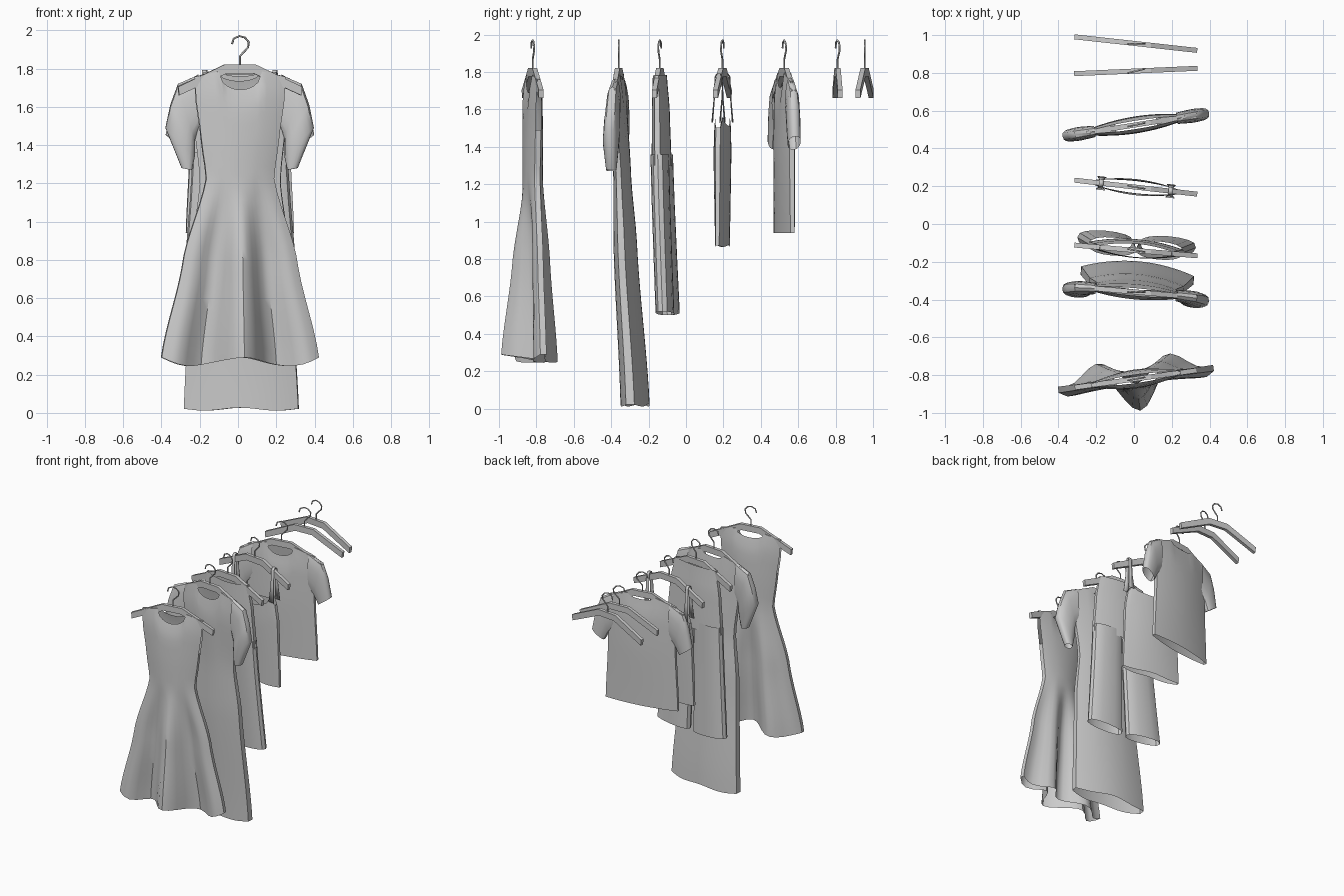
import bpy, bmesh, math

if "Cube" in bpy.data.objects:
    bpy.data.objects.remove(bpy.data.objects["Cube"])

CX = 0.01  # hanger rail line in x


def place(ob, y, rot, smooth=True):
    ob.location = (CX, y, 0)
    ob.rotation_euler = (0, 0, math.radians(rot))
    if smooth:
        bpy.ops.object.select_all(action='DESELECT')
        ob.select_set(True)
        bpy.context.view_layer.objects.active = ob
        bpy.ops.object.shade_smooth_by_angle(angle=math.radians(40))


def finish(bm, name, y, rot, smooth=True):
    bmesh.ops.recalc_face_normals(bm, faces=bm.faces)
    me = bpy.data.meshes.new(name)
    bm.to_mesh(me)
    bm.free()
    ob = bpy.data.objects.new(name, me)
    bpy.context.collection.objects.link(ob)
    place(ob, y, rot, smooth)
    return ob


def hanger(name, y, rot, hook_rot):
    # wooden chevron
    half = [(0.08, 1.822), (0.327, 1.705), (0.322, 1.66), (0.07, 1.775)]
    outline = half + [(-x, z) for x, z in reversed(half)]
    bm = bmesh.new()
    f = bm.faces.new([bm.verts.new((x, -0.013, z)) for x, z in outline])
    ext = bmesh.ops.extrude_face_region(bm, geom=[f])
    bmesh.ops.translate(bm, vec=(0, 0.026, 0),
                        verts=[v for v in ext['geom'] if isinstance(v, bmesh.types.BMVert)])
    finish(bm, name, y, rot, False)
    # wire hook
    cu = bpy.data.curves.new(name + "_hook", 'CURVE')
    cu.dimensions = '3D'
    cu.bevel_depth = 0.005
    cu.bevel_resolution = 1
    cu.use_fill_caps = True
    pts = [(0, 1.815), (0, 1.865), (0.02, 1.887), (0.043, 1.91), (0.047, 1.938),
           (0.027, 1.962), (-0.003, 1.97), (-0.033, 1.957), (-0.042, 1.928)]
    sp = cu.splines.new('POLY')
    sp.points.add(len(pts) - 1)
    for p, (x, z) in zip(sp.points, pts):
        p.co = (x, 0, z, 1)
    ob = bpy.data.objects.new(name + "_hook", cu)
    bpy.context.collection.objects.link(ob)
    place(ob, y, hook_rot, False)


def lerp_profile(prof, z):
    # rows of (z, half width, half depth, fold, y shift), top to bottom
    if z >= prof[0][0]:
        return prof[0][1:]
    for a, b in zip(prof, prof[1:]):
        if z >= b[0]:
            k = (a[0] - z) / (a[0] - b[0])
            k = k * k * (3 - 2 * k) * 0.4 + k * 0.6
            return [p + (q - p) * k for p, q in zip(a[1:], b[1:])]
    return prof[-1][1:]


def body(name, y, rot, prof, neck, drops, slope, hem=lambda u: 0, armhole=None, rows=22):
    """Front and back sheet joined along shoulders and side seams."""
    zt, zb, wt = prof[0][0], prof[-1][0], prof[0][1]
    nu = neck / wt
    side = [nu + (1 - nu) * i / 5 for i in range(1, 6)]
    us = [-u for u in reversed(side)] + [nu * i / 5 for i in range(-5, 6)] + side

    def top(u, drop):
        x = abs(u) * wt
        if x <= neck:
            return zt - drop * math.sqrt(max(0, 1 - (x / neck) ** 2))
        return zt - (x - neck) * slope

    bm = bmesh.new()
    grids = []
    for s, drop in ((-1, drops[0]), (1, drops[1])):
        g = []
        for r in range(rows + 1):
            t = r / rows
            w, d, fold, sh = lerp_profile(prof, zt + (zb - zt) * t)
            row = []
            for u in us:
                z = top(u, drop) * (1 - t) + (zb + hem(u)) * t
                wave = -math.cos(2 * math.pi * u) * (1 - u * u) * fold * (1 if s < 0 else 0.7)
                row.append(bm.verts.new((u * w, s * d * (1 - 0.7 * u * u) + wave + sh, z)))
            g.append(row)
        grids.append(g)
        for r in range(rows):
            for c in range(len(us) - 1):
                bm.faces.new((g[r][c], g[r][c + 1], g[r + 1][c + 1], g[r + 1][c]))
    f, b = grids
    for r in range(rows):                       # side seams
        if armhole and f[r + 1][0].co.z > armhole:
            continue
        for c in (0, -1):
            bm.faces.new((f[r][c], b[r][c], b[r + 1][c], f[r + 1][c]))
    for c in range(len(us) - 1):                # shoulder seams
        if drops[2] and abs(us[c] + us[c + 1]) / 2 > nu:
            bm.faces.new((f[0][c], f[0][c + 1], b[0][c + 1], b[0][c]))
    return finish(bm, name, y, rot)


def tube(name, y, rot, rings, side, n=16, power=0.7):
    """Sleeve or leg; rings of (outer x, outer z, inner x, inner z, y centre, half depth)."""
    bm = bmesh.new()
    loops = []
    for xo, zo, xi, zi, yc, d in rings:
        loop = []
        for i in range(n):
            a = 2 * math.pi * i / n
            c, s = math.cos(a), math.sin(a)
            k = (1 + c) / 2
            yy = math.copysign(abs(s) ** power, s) * d
            loop.append(bm.verts.new((side * (xi + (xo - xi) * k), yc + yy, zi + (zo - zi) * k)))
        loops.append(loop)
    for a, b in zip(loops, loops[1:]):
        for i in range(n):
            j = (i + 1) % n
            bm.faces.new((a[i], a[j], b[j], b[i]))
    return finish(bm, name, y, rot)


# hangers: name, y, turn, hook turn
for nm, y, rot, hook in [("flared_dress_hanger", -0.82, 8, 10), ("long_dress_hanger", -0.36, -5, 0),
                         ("trouser_hanger", -0.14, -5, -10), ("camisole_hanger", 0.195, -6.5, -10),
                         ("shirt_hanger", 0.525, 9, 12), ("empty_hanger_a", 0.81, 2.5, 14),
                         ("empty_hanger_b", 0.955, -6.3, 0)]:
    hanger(nm, y, rot, hook)

# sleeveless flared dress
body("flared_dress", -0.82, 8,
     [(1.785, 0.24, 0.022, 0, 0), (1.68, 0.235, 0.045, 0, 0), (1.45, 0.205, 0.05, 0, 0),
      (1.24, 0.178, 0.05, 0, 0), (0.8, 0.30, 0.05, 0.06, 0), (0.275, 0.415, 0.055, 0.115, 0)],
     0.115, (0.095, 0.05, True), 0.22,
     hem=lambda u: 0.015 - 0.045 * math.sin(math.pi * min(1, abs(u)) ** 1.5), armhole=1.43)

# long dress with puffed sleeves
body("long_dress", -0.36, -5,
     [(1.79, 0.26, 0.02, 0, 0), (1.65, 0.25, 0.04, 0, 0), (1.24, 0.21, 0.045, 0, 0.02),
      (0.9, 0.25, 0.06, 0, 0.035), (0.012, 0.30, 0.075, 0, 0.088)],
     0.11, (0.08, 0.03, True), 0.3, hem=lambda u: 0.015 * math.cos(2.5 * u) ** 2)
for s, nm in ((-1, "left"), (1, "right")):
    tube("long_dress_sleeve_" + nm, -0.36, -5,
         [(0.22, 1.765, 0.21, 1.50, 0, 0.03), (0.325, 1.72, 0.235, 1.43, -0.005, 0.037),
          (0.365, 1.61, 0.235, 1.38, -0.01, 0.042), (0.39, 1.49, 0.235, 1.34, -0.015, 0.042),
          (0.305, 1.28, 0.25, 1.27, -0.015, 0.028)], s)

# trousers
body("trouser_waist", -0.14, -5,
     [(1.785, 0.19, 0.035, 0, 0), (1.6, 0.225, 0.045, 0, 0.005), (1.30, 0.25, 0.05, 0, 0.01)],
     0.15, (0.015, 0.0, False), 0.1, rows=8)
for s, nm in ((-1, "left"), (1, "right")):
    tube("trouser_leg_" + nm, -0.14, -5,
         [(0.248, 1.36, 0.0, 1.36, 0.01, 0.048), (0.265, 1.1, 0.008, 1.1, 0.018, 0.048),
          (0.29, 0.8, 0.015, 0.8, 0.03, 0.048), (0.315, 0.52, 0.02, 0.50, 0.042, 0.048)], s)

# camisole with narrow straps
body("camisole", 0.195, -6.5,
     [(1.56, 0.20, 0.04, 0, 0), (1.42, 0.222, 0.043, 0, 0), (0.87, 0.24, 0.032, 0, 0)],
     0.165, (0.09, 0.05, False), 1.6, hem=lambda u: 0.005 * math.cos(5 * u), rows=12)
path = [(-0.036, 1.53, 0.024), (-0.026, 1.65, 0.014), (-0.02, 1.775, 0.012), (-0.01, 1.792, 0.012)]
path += [(-y, z, w) for y, z, w in reversed(path)]
for s, nm in ((-1, "left"), (1, "right")):
    bm = bmesh.new()
    prs = [[bm.verts.new((s * 0.185 + e * w, y, z)) for e in (-1, 1)] for y, z, w in path]
    for a, b in zip(prs, prs[1:]):
        bm.faces.new((a[0], a[1], b[1], b[0]))
    ob = finish(bm, "camisole_strap_" + nm, 0.195, -6.5)
    ob.modifiers.new("thickness", 'SOLIDIFY').thickness = 0.004

# short-sleeved shirt
body("shirt", 0.525, 9,
     [(1.795, 0.265, 0.022, 0, 0), (1.65, 0.26, 0.042, 0, 0), (1.4, 0.265, 0.045, 0, 0),
      (0.94, 0.285, 0.038, 0, 0)],
     0.11, (0.08, 0.03, True), 0.3, rows=14)
for s, nm in ((-1, "left"), (1, "right")):
    tube("shirt_sleeve_" + nm, 0.525, 9,
         [(0.22, 1.77, 0.22, 1.5, 0, 0.03), (0.325, 1.71, 0.26, 1.45, 0, 0.036),
          (0.365, 1.6, 0.275, 1.42, 0, 0.036), (0.393, 1.455, 0.295, 1.385, 0, 0.034)], s)
